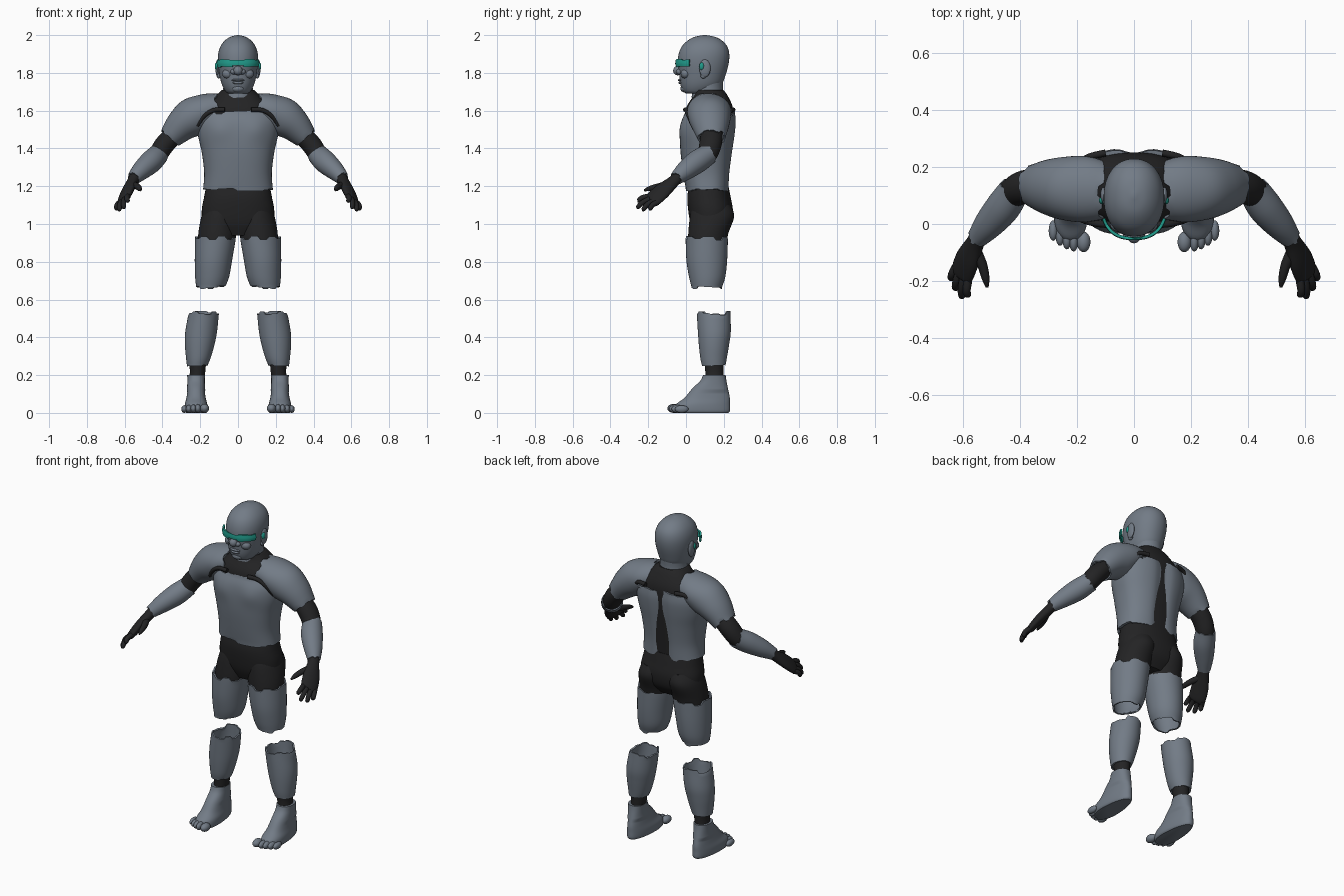
import bpy, bmesh, math, random
from mathutils import Vector, Matrix

random.seed(4)
cube = bpy.data.objects.get("Cube")
if cube:
    bpy.data.objects.remove(cube, do_unlink=True)


def material(name, rgb):
    m = bpy.data.materials.new(name)
    m.use_nodes = True
    m.diffuse_color = (*rgb, 1)
    m.node_tree.nodes["Principled BSDF"].inputs["Base Color"].default_value = (*rgb, 1)
    return m


GRAY = material("slate_gray", (0.17, 0.2, 0.24))
BLACK = material("soft_black", (0.017, 0.017, 0.018))
TEAL = material("teal", (0.015, 0.33, 0.26))
X, Y, Z = Vector((1, 0, 0)), Vector((0, 1, 0)), Vector((0, 0, 1))


def finish(bm, name, mat, thickness=0):
    me = bpy.data.meshes.new(name)
    bm.to_mesh(me)
    bm.free()
    me.materials.append(mat)
    ob = bpy.data.objects.new(name, me)
    bpy.context.collection.objects.link(ob)
    bpy.ops.object.select_all(action='DESELECT')
    ob.select_set(True)
    bpy.context.view_layer.objects.active = ob
    if thickness:
        mod = ob.modifiers.new("shell", 'SOLIDIFY')
        mod.thickness = thickness
        mod.offset = -1
        bpy.ops.object.modifier_apply(modifier=mod.name)
    bpy.ops.object.shade_smooth_by_angle(angle=math.radians(45))
    return ob


def smooth_rings(rings, steps):
    """Catmull-Rom interpolation through the ring values."""
    out, last = [], len(rings) - 1
    for i in range(last):
        a, b, c, d = (rings[min(max(k, 0), last)] for k in (i - 1, i, i + 1, i + 2))
        for s in range(steps):
            t = s / steps
            out.append([q + t / 2 * (r - p + t * (2 * p - 5 * q + 4 * r - w + t * (3 * (q - r) + w - p)))
                        for p, q, r, w in zip(a, b, c, d)])
    return out + [list(rings[-1])]


def loft(name, rings, mat, axis=None, side=X, power=2.0, seg=40, steps=5, shell=0,
         rag=(0, 0), mirror=False, shape=None, keep=None):
    """Skin rings of (x, y, z, radius along side, radius across)."""
    rings = smooth_rings(rings, steps)
    centers = [Vector(r[:3]) for r in rings]
    bm, rows = bmesh.new(), []
    for i, r in enumerate(rings):
        t = axis or (centers[min(i + 1, len(rings) - 1)] - centers[max(i - 1, 0)]).normalized()
        u = (side - t * side.dot(t)).normalized()
        v = t.cross(u)
        row, offset = [], 0
        for k in range(seg):
            a = math.tau * k / seg
            c, s = math.cos(a), math.sin(a)
            pw = 2 / power
            p = centers[i] + u * math.copysign(abs(c) ** pw, c) * r[3] + v * math.copysign(abs(s) ** pw, s) * r[4]
            # ragged, stepped borders at the open ends
            amount = rag[0] if i == 0 else rag[1] if i == len(rings) - 1 else 0
            if k % 3 == 0:
                offset = random.uniform(-amount, amount)
            row.append(bm.verts.new(p + t * offset))
        rows.append(row)
    for lo, hi in zip(rows, rows[1:]):
        for k in range(seg):
            n = (k + 1) % seg
            bm.faces.new((lo[k], lo[n], hi[n], hi[k]))
    if not shell:
        bm.faces.new(rows[0][::-1])
        bm.faces.new(rows[-1])
    if shape:
        for vert in bm.verts:
            shape(vert.co)
    if keep:
        bmesh.ops.delete(bm, geom=[f for f in bm.faces if not keep(f.calc_center_median())], context='FACES')
    if mirror:
        other = bm.copy()
        for vert in other.verts:
            vert.co.x *= -1
        bmesh.ops.reverse_faces(other, faces=other.faces[:])
        finish(other, "right_" + name, mat, shell)
        name = "left_" + name
    finish(bm, name, mat, shell)


def stack(name, levels, mat, x=0, **kw):
    """Horizontal rings of (z, center y, x radius, y radius[, center x])."""
    loft(name, [(l[4] if len(l) > 4 else x, l[1], l[0], l[2], l[3]) for l in levels], mat, axis=Z, **kw)


def blob(name, center, size, mat, mirror=False):
    for s in ((1, -1) if mirror else (1,)):
        bm = bmesh.new()
        place = Matrix.Translation((center[0] * s, center[1], center[2])) @ Matrix.Diagonal((*size, 1))
        bmesh.ops.create_uvsphere(bm, u_segments=20, v_segments=12, radius=1, matrix=place)
        finish(bm, (("left_" if s > 0 else "right_") if mirror else "") + name, mat)


# Dark body suit under the plates
stack("undersuit_torso", [(1.17, .12, .165, .1), (1.45, .115, .195, .13), (1.55, .122, .195, .13),
                          (1.62, .125, .165, .122), (1.68, .13, .115, .09), (1.71, .12, .085, .078)],
      BLACK, power=2.4)
stack("hips", [(.94, .12, .1, .07), (1.0, .13, .18, .105), (1.07, .13, .192, .118),
               (1.14, .122, .18, .115), (1.2, .12, .168, .105)], BLACK, power=2.3)
stack("upper_leg", [(.87, .11, .095, .1, .118), (.95, .118, .1, .106, .11), (1.04, .138, .094, .117, .1),
                    (1.1, .135, .08, .1, .09)], BLACK, mirror=True)


# Torso plate with a spine groove and chest muscles
def torso_shape(co):
    if co.y > .15:
        co.y -= .02 * math.exp(-(co.x / .04) ** 2)
    elif co.y < .08:
        chest = math.exp(-((abs(co.x) - .1) / .06) ** 2 - ((co.z - 1.5) / .06) ** 2)
        co.y -= .01 * chest


stack("torso_plate", [(1.18, .115, .185, .115), (1.27, .11, .179, .125), (1.38, .11, .192, .139),
                      (1.47, .115, .212, .147), (1.54, .122, .217, .146), (1.59, .13, .205, .134)],
      GRAY, power=2.4, seg=72, shell=.014, rag=(.008, .01), shape=torso_shape)

# Shoulders, arms and the seams around them
loft("shoulder_plate", [(.1, .115, 1.62, .1, .075), (.17, .122, 1.6, .116, .09), (.24, .125, 1.565, .112, .103),
                        (.3, .13, 1.52, .098, .087), (.36, .135, 1.455, .073, .062)],
     GRAY, side=Y, shell=.01, rag=(.012, .01), mirror=True)
loft("chest_seam", [(.07, -.004, 1.605, .012, .012), (.13, .002, 1.602, .012, .012),
                    (.18, .014, 1.57, .011, .011), (.215, .035, 1.52, .01, .01)],
     BLACK, side=Y, seg=10, mirror=True)
loft("back_seam", [(.1, .25, 1.605, .012, .012), (.16, .235, 1.6, .012, .012), (.205, .21, 1.55, .01, .01)],
     BLACK, side=Y, seg=10, mirror=True)
loft("elbow_sleeve", [(.32, .135, 1.49, .058, .05), (.385, .13, 1.425, .059, .053),
                      (.43, .105, 1.36, .053, .05), (.48, .04, 1.31, .045, .045)],
     BLACK, side=Y, mirror=True)
loft("forearm_plate", [(.422, .117, 1.368, .055, .055), (.46, .06, 1.33, .061, .06), (.51, 0, 1.285, .053, .051),
                       (.553, -.052, 1.242, .036, .036)],
     GRAY, side=Y, shell=.008, rag=(.01, .008), mirror=True)

# Gloved hands
spread = Vector((.61, .66, -.45))
knuckle = Vector((.605, -.175, 1.13))
loft("palm", [(.542, -.035, 1.255, .03, .03), (.56, -.07, 1.222, .035, .028), (.585, -.125, 1.175, .05, .026),
              (*knuckle, .05, .02), (.61, -.19, 1.12, .036, .01)], BLACK, side=spread, seg=24, mirror=True)
tips = {"index": (.585, -.257, 1.12), "middle": (.606, -.262, 1.085),
        "ring": (.63, -.232, 1.072), "little": (.645, -.195, 1.076)}
for i, (finger, tip) in enumerate(tips.items()):
    base, end = knuckle + spread * (i * .024 - .036), Vector(tip)
    mid = base.lerp(end, .5) + Vector((.004, -.004, .006))
    loft(finger + "_finger", [(*base, .015, .015), (*mid, .014, .014), (*base.lerp(end, .9), .012, .012),
                              (*end, .004, .004)], BLACK, side=spread, seg=12, steps=3, mirror=True)
loft("thumb", [(.565, -.085, 1.21, .024, .02), (.535, -.14, 1.2, .018, .017), (.522, -.19, 1.188, .014, .014),
               (.516, -.222, 1.178, .005, .005)], BLACK, side=X, seg=12, steps=3, mirror=True)

# Leg plates, hollow around the missing knees
stack("thigh_plate", [(.665, .11, .076, .08, .145), (.72, .112, .09, .096, .137), (.81, .11, .099, .108, .13),
                      (.925, .11, .108, .112, .119)], GRAY, shell=.009, rag=(.01, .012), mirror=True)
stack("shin_plate", [(.25, .147, .054, .062, .216), (.29, .146, .065, .07, .21), (.36, .148, .078, .08, .203),
                     (.43, .15, .084, .087, .195), (.53, .146, .08, .089, .181)],
      GRAY, shell=.009, rag=(.004, .012), mirror=True)
stack("ankle_sleeve", [(.17, .15, .04, .047, .22), (.22, .15, .041, .048, .214), (.28, .148, .046, .052, .214)],
      BLACK, mirror=True)


# Bare feet, wider at the toes
def foot_shape(co):
    if co.z < .12:
        co.x = .222 + (co.x - .222) * (1 - (co.y - .05) * 1.2)


stack("foot", [(0, .085, .055, .14, .222), (.012, .085, .061, .148, .222), (.045, .09, .061, .143, .222),
               (.08, .112, .054, .12, .222), (.13, .128, .048, .094, .222), (.17, .145, .046, .069, .222),
               (.2, .15, .047, .06, .222)], GRAY, power=2.3, mirror=True, shape=foot_shape)
for i, toe in enumerate(("big", "second", "third", "fourth", "little")):
    wide = .024 if i == 0 else .016
    blob(toe + "_toe", (.177 if i == 0 else .188 + i * .024, -.063 + i * i * .0025, .024 - i * .001),
         (wide, .036, .024 - i * .001), GRAY, mirror=True)

# Head and face
stack("neck", [(1.675, .115, .085, .085), (1.72, .115, .078, .08), (1.79, .12, .08, .08)], GRAY, rag=(.01, 0))
stack("head", [(1.69, .06, .05, .058), (1.705, .067, .068, .084), (1.74, .08, .086, .11), (1.79, .087, .098, .123),
               (1.85, .091, .106, .135), (1.9, .095, .105, .134), (1.94, .098, .093, .12), (1.97, .1, .071, .092),
               (1.99, .1, .042, .056), (2.0, .1, .006, .008)], GRAY, power=2.15, seg=48)
blob("nose", (0, -.043, 1.812), (.024, .025, .025), GRAY)
blob("nostril", (.022, -.034, 1.806), (.018, .018, .015), GRAY, mirror=True)
blob("upper_lip", (0, -.03, 1.762), (.034, .013, .007), GRAY)
blob("lower_lip", (0, -.028, 1.748), (.029, .013, .008), GRAY)
blob("chin", (0, -.008, 1.717), (.034, .022, .02), GRAY)
blob("cheek", (.052, -.002, 1.795), (.032, .026, .026), GRAY, mirror=True)
blob("ear", (.108, .1, 1.824), (.011, .03, .047), GRAY, mirror=True)
blob("ear_lobe", (.102, .092, 1.785), (.01, .016, .015), GRAY, mirror=True)
blob("earpiece", (.114, .083, 1.835), (.009, .013, .02), TEAL, mirror=True)

# Wrap-around visor, notched over the nose
stack("visor", [(1.832, .09, .119, .145), (1.85, .09, .122, .147), (1.87, .09, .12, .145)], TEAL, power=2.5,
      seg=72, shell=.01, rag=(.003, .003),
      keep=lambda c: c.y < .012 and (abs(c.x) > .024 or c.z > 1.839))
